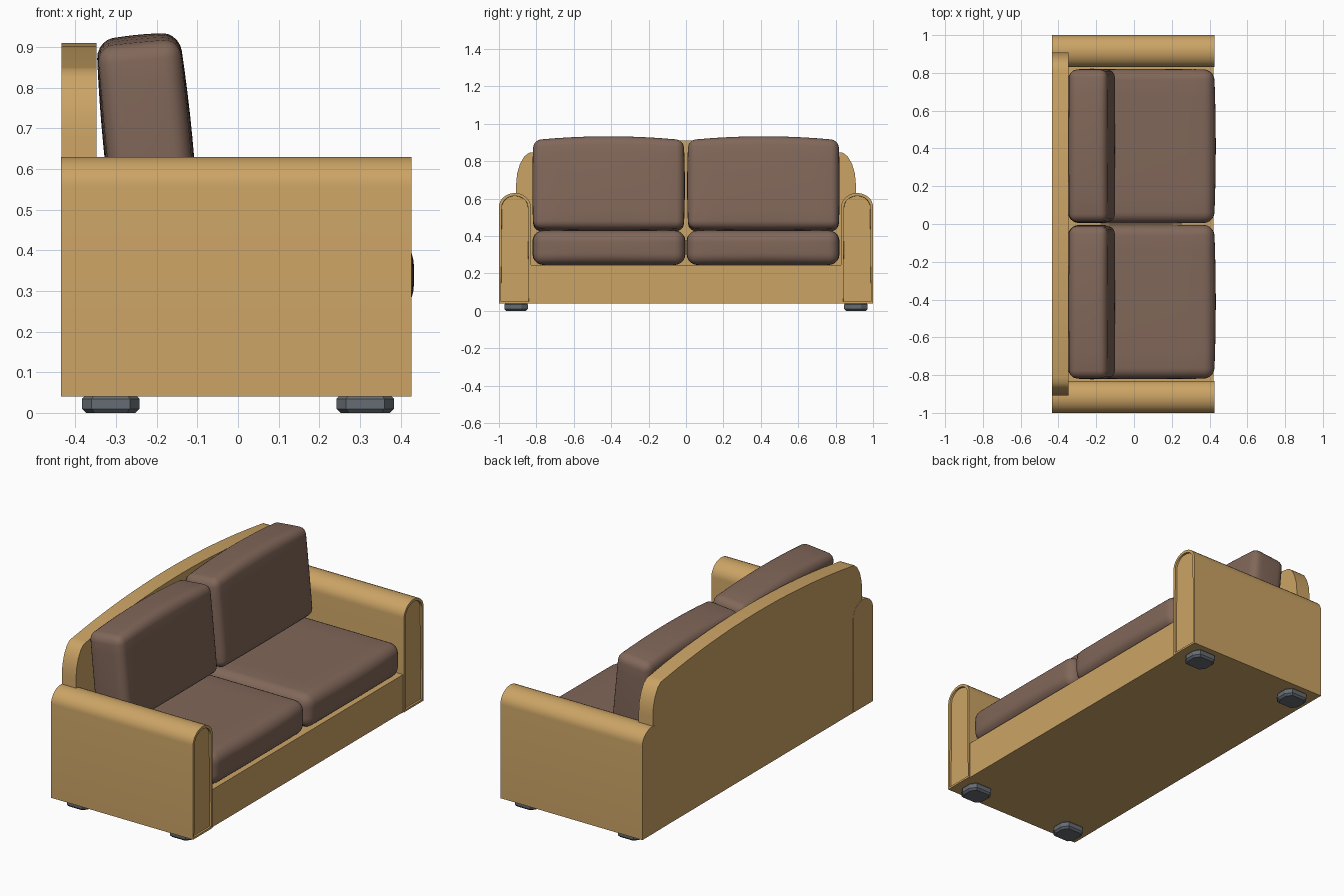
import bpy, bmesh, math
from mathutils import Vector, Matrix

if "Cube" in bpy.data.objects:
    bpy.data.objects.remove(bpy.data.objects["Cube"])


def material(name, rgb):
    m = bpy.data.materials.new(name)
    m.diffuse_color = (*rgb, 1)
    m.use_nodes = True
    m.node_tree.nodes["Principled BSDF"].inputs["Base Color"].default_value = m.diffuse_color
    return m


TAN = material("tan_fabric", (0.60, 0.37, 0.13))
BROWN = material("brown_fabric", (0.22, 0.135, 0.10))
SLATE = material("dark_feet", (0.13, 0.15, 0.17))


def finish(bm, name, mat, angle=35):
    bmesh.ops.recalc_face_normals(bm, faces=bm.faces)
    me = bpy.data.meshes.new(name)
    bm.to_mesh(me)
    bm.free()
    me.materials.append(mat)
    ob = bpy.data.objects.new(name, me)
    bpy.context.collection.objects.link(ob)
    bpy.ops.object.select_all(action='DESELECT')
    ob.select_set(True)
    bpy.context.view_layer.objects.active = ob
    bpy.ops.object.shade_smooth_by_angle(angle=math.radians(angle))
    return ob


def extrude_yz(profile, x0, x1):
    """Solid from a y/z outline, returns the bmesh and its front (+x) face."""
    bm = bmesh.new()
    back = [bm.verts.new((x0, y, z)) for y, z in profile]
    front = [bm.verts.new((x1, y, z)) for y, z in profile]
    bm.faces.new(back[::-1])
    face = bm.faces.new(front)
    n = len(profile)
    for i in range(n):
        j = (i + 1) % n
        bm.faces.new((back[i], back[j], front[j], front[i]))
    bmesh.ops.recalc_face_normals(bm, faces=bm.faces)
    return bm, face


def cushion(name, centre, half, radius, bulge, arch=0, tilt=0):
    """Rounded box with extra loops, puffed out and optionally arched and tilted."""
    bm = bmesh.new()
    bmesh.ops.create_cube(bm, size=2)
    bmesh.ops.scale(bm, vec=half, verts=bm.verts)
    bmesh.ops.bevel(bm, geom=bm.edges[:], offset=radius, segments=5,
                    profile=0.5, affect='EDGES')
    for axis in range(3):
        for k in (-0.75, -0.5, -0.25, 0, 0.25, 0.5, 0.75):
            co, no = Vector((0, 0, 0)), Vector((0, 0, 0))
            co[axis], no[axis] = k * (half[axis] - radius), 1
            bmesh.ops.bisect_plane(bm, geom=bm.verts[:] + bm.edges[:] + bm.faces[:],
                                   plane_co=co, plane_no=no)
    for v in bm.verts:
        n = [v.co[i] / half[i] for i in range(3)]
        for i in range(3):
            j, k = (i + 1) % 3, (i + 2) % 3
            v.co[i] += bulge[i] * n[i] * (1 - n[j] ** 2) * (1 - n[k] ** 2)
        v.co.z += arch * max(n[2], 0) * (1 - n[1] ** 2)
    bm.transform(Matrix.Translation(centre) @ Matrix.Rotation(math.radians(tilt), 4, 'Y'))
    return finish(bm, name, BROWN, 60)


# Base under the seat
bm = bmesh.new()
bmesh.ops.create_cube(bm, size=1)
bmesh.ops.scale(bm, vec=(0.853, 1.68, 0.206), verts=bm.verts)
bmesh.ops.translate(bm, vec=(-0.0055, 0, 0.143), verts=bm.verts)
finish(bm, "base", TAN)

# Backrest with shoulders and a gently arched top
half_back = [(0.908, 0.04), (0.908, 0.68), (0.903, 0.735), (0.888, 0.785),
             (0.865, 0.825), (0.84, 0.845)]
half_back += [(y, 0.91 - 0.062 * (y / 0.82) ** 2) for y in
              (0.81, 0.7, 0.6, 0.5, 0.4, 0.3, 0.2, 0.1)]
outline = half_back + [(0, 0.91)] + [(-y, z) for y, z in half_back[::-1]]
bm, _ = extrude_yz(outline, -0.434, -0.348)
finish(bm, "backrest", TAN)

for side, s in (("left", -1), ("right", 1)):
    # Arm with rounded top and recessed front panel
    arc = [math.radians(a) for a in range(0, 181, 12)]
    prof = [(s * 0.83, 0.04)]
    prof += [(s * (0.915 - 0.085 * math.cos(a)), 0.555 + 0.075 * math.sin(a)) for a in arc]
    prof += [(s * 1.0, 0.04)]
    bm, face = extrude_yz(prof, -0.435, 0.427)
    bmesh.ops.inset_region(bm, faces=[face], thickness=0.015)
    bmesh.ops.inset_region(bm, faces=[face], thickness=0.001, depth=-0.010)
    finish(bm, side + "_arm", TAN)

    # Seat and back cushions
    cushion(side + "_seat_cushion", (0.038, s * 0.412, 0.338), (0.386, 0.406, 0.092),
            0.055, (0.009, 0.003, 0.003))
    cushion(side + "_back_cushion", (-0.222, s * 0.414, 0.67), (0.102, 0.402, 0.238),
            0.04, (0.008, 0.006, 0.006), arch=0.017, tilt=-5.5)

    # Short eight-sided feet with chamfered rims
    for end, e in (("front", 1), ("back", -1)):
        quad = [(0.071, 0.028), (0.047, 0.0625)]
        ring = quad + [(-x, y) for x, y in quad[::-1]]
        ring += [(-x, -y) for x, y in ring]
        bm = bmesh.new()
        rows = [[bm.verts.new((e * 0.313 + x * k, s * 0.908 + y * k, z)) for x, y in ring]
                for k, z in ((0.85, 0.0), (1, 0.010), (1, 0.034), (0.9, 0.042))]
        bm.faces.new(rows[0][::-1])
        bm.faces.new(rows[-1])
        for lo, hi in zip(rows, rows[1:]):
            for i in range(8):
                j = (i + 1) % 8
                bm.faces.new((lo[i], lo[j], hi[j], hi[i]))
        finish(bm, side + "_" + end + "_foot", SLATE, 20)
